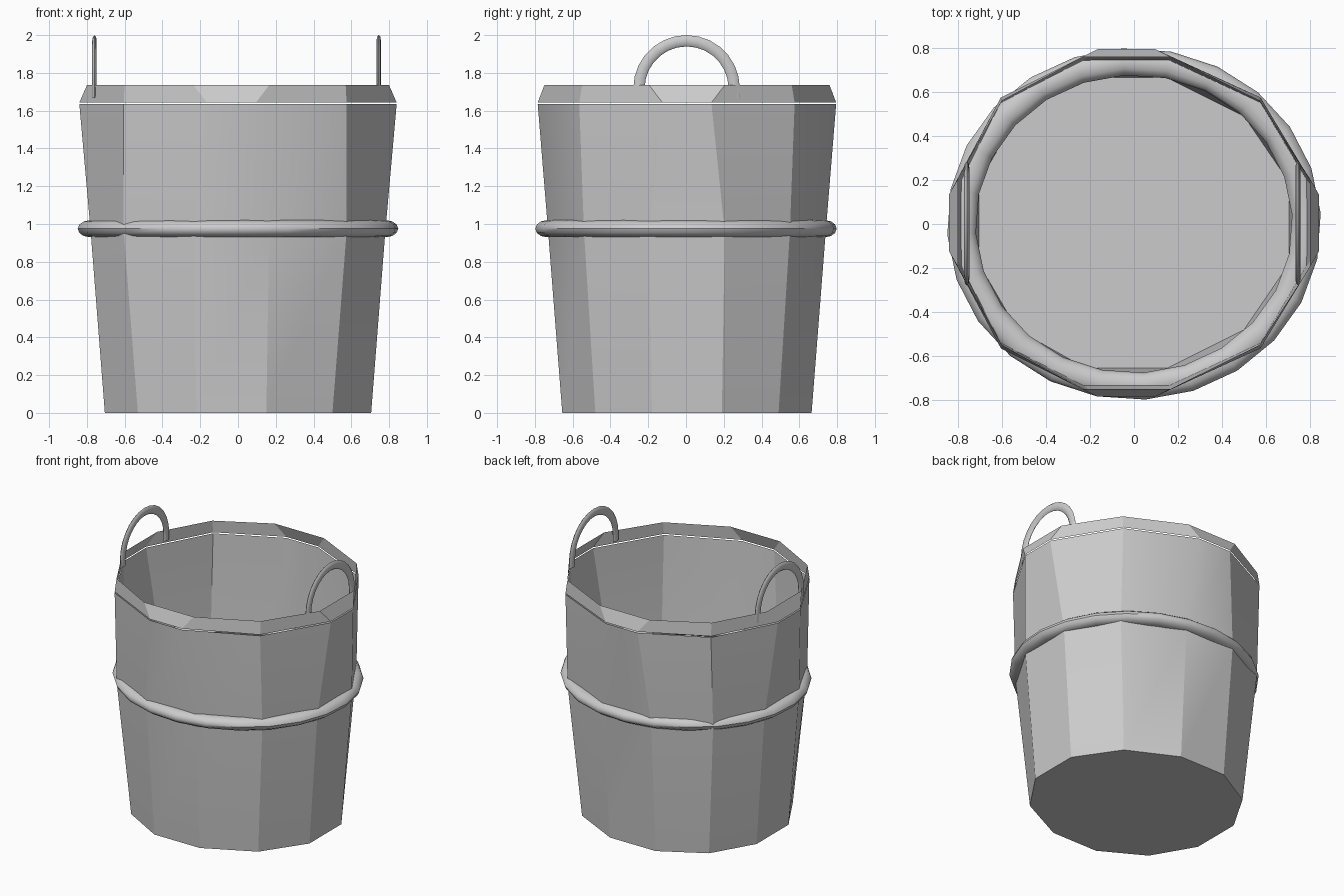
import bpy, bmesh, math

if "Cube" in bpy.data.objects:
    bpy.data.objects.remove(bpy.data.objects["Cube"], do_unlink=True)

grey = bpy.data.materials.new("plain grey")
grey.use_nodes = True
grey.diffuse_color = (0.6, 0.6, 0.6, 1)
grey.node_tree.nodes["Principled BSDF"].inputs["Base Color"].default_value = (0.6, 0.6, 0.6, 1)


def finish(name, bm, angle):
    bmesh.ops.recalc_face_normals(bm, faces=bm.faces)
    mesh = bpy.data.meshes.new(name)
    bm.to_mesh(mesh)
    bm.free()
    mesh.materials.append(grey)
    ob = bpy.data.objects.new(name, mesh)
    bpy.context.collection.objects.link(ob)
    bpy.ops.object.select_all(action='DESELECT')
    ob.select_set(True)
    bpy.context.view_layer.objects.active = ob
    bpy.ops.object.shade_smooth_by_angle(angle=math.radians(angle))
    return ob


def twelve_sided(half_x, half_y, side, diag_x, diag_y):
    """Twelve-sided outline; the front and back panels sit a little off centre."""
    quarter = [(half_x, side, 0.0), (diag_x, diag_y, -0.015), (side, half_y, -0.035)]
    points = []
    for sx, sy in ((1, 1), (-1, 1), (-1, -1), (1, -1)):
        corner = [(sx * x + dx, sy * y + 0.005) for x, y, dx in quarter]
        points += corner if sx * sy > 0 else corner[::-1]
    return points


def loft(bm, loops, closed_path=False):
    """Skin a list of equally long vertex loops with quads."""
    pairs = list(zip(loops, loops[1:]))
    if closed_path:
        pairs.append((loops[-1], loops[0]))
    for a, b in pairs:
        n = len(a)
        for i in range(n):
            j = (i + 1) % n
            bm.faces.new((a[i], a[j], b[j], b[i]))


def ring(bm, points, z):
    return [bm.verts.new((x, y, z)) for x, y in points]


# Tapered bucket wall with its floor
bm = bmesh.new()
loops = [ring(bm, twelve_sided(0.705, 0.66, 0.185, 0.515, 0.485), 0.0),
         ring(bm, twelve_sided(0.78, 0.735, 0.20, 0.59, 0.545), 0.96),
         ring(bm, twelve_sided(0.84, 0.79, 0.13, 0.59, 0.57), 1.635)]
loft(bm, loops)
bm.faces.new(loops[0][::-1])
finish("bucket_body", bm, 25)

# Rim band, separated from the wall by a hairline gap
bm = bmesh.new()
loft(bm, [ring(bm, twelve_sided(0.84, 0.79, 0.13, 0.59, 0.57), 1.643),
          ring(bm, twelve_sided(0.80, 0.755, 0.20, 0.585, 0.555), 1.735)])
finish("rim_band", bm, 25)

# Flattened hoop around the middle
bm = bmesh.new()
loops = []
for i in range(24):
    a = math.radians(15 * i + 3.5)
    loop = []
    for j in range(12):
        t = math.tau * j / 12
        r = 1 + 0.083 * math.cos(t)
        loop.append(bm.verts.new((0.785 * r * math.cos(a), 0.738 * r * math.sin(a),
                                  0.975 + 0.045 * math.sin(t))))
    loops.append(loop)
loft(bm, loops, closed_path=True)
finish("middle_hoop", bm, 40)

# Arched handles, one on each side
for name, x0 in (("left_handle", 0.745), ("right_handle", -0.76)):
    bm = bmesh.new()
    path = [(math.pi * i / 14, 0.0) for i in range(15)]
    path = [(0, -0.05)] + path + [(math.pi, -0.05)]
    loops = []
    for a, drop in path:
        loop = []
        for j in range(8):
            t = math.tau * j / 8
            r = 0.252 + 0.03 * math.cos(t)
            loop.append(bm.verts.new((x0 + 0.012 * math.sin(t), 0.003 + r * math.cos(a),
                                      1.718 + r * math.sin(a) + drop)))
        loops.append(loop)
    loft(bm, loops)
    bm.faces.new(loops[0][::-1])
    bm.faces.new(loops[-1])
    finish(name, bm, 50)
